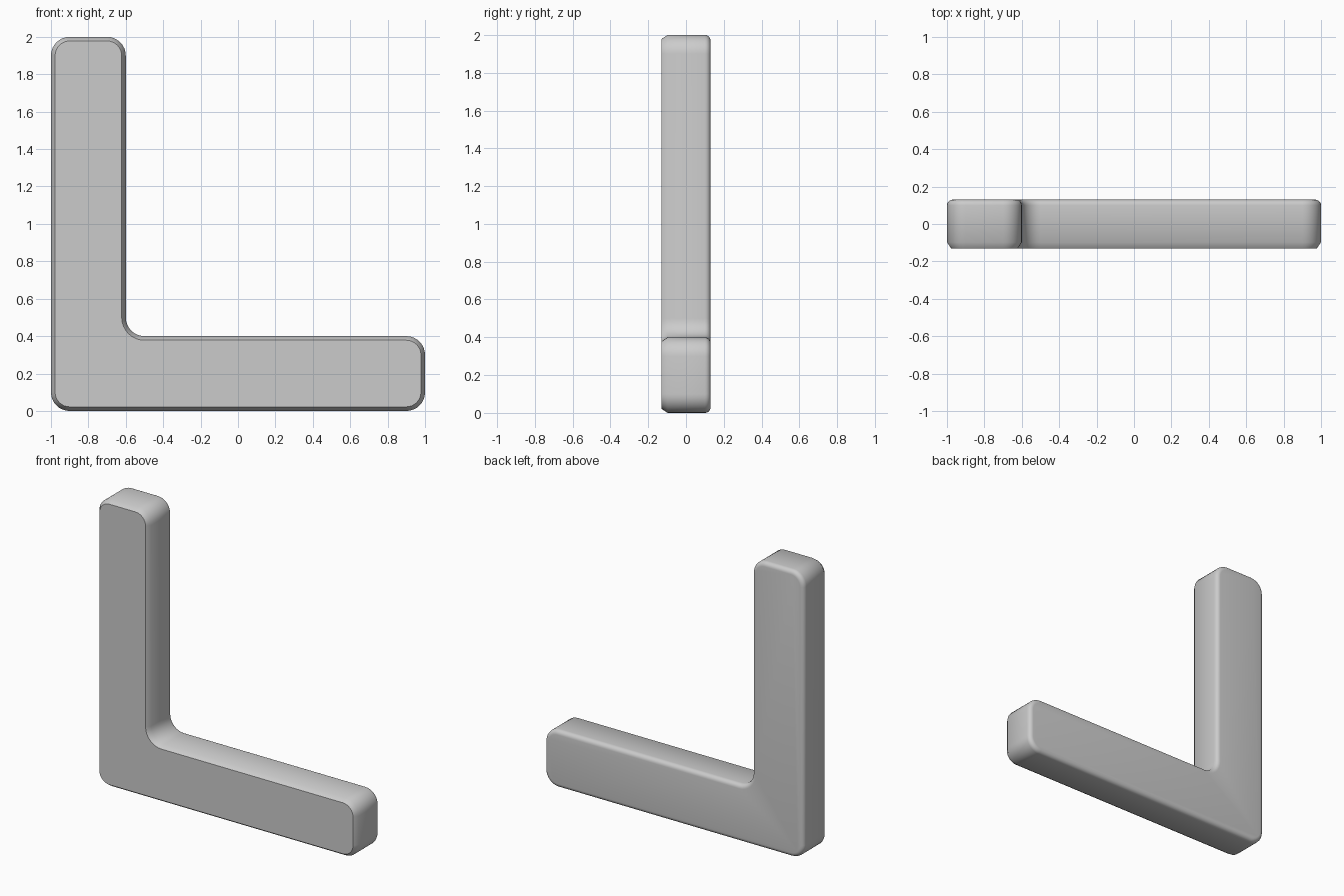
import bpy, bmesh
from math import pi, sin, cos, radians

if "Cube" in bpy.data.objects:
    bpy.data.objects.remove(bpy.data.objects["Cube"])

R, SEG, HALF = 0.10, 8, 0.13

# L outline corners: x, z, start angle of arc, turn (+1 convex, -1 concave)
CORNERS = [(-1, 0, 180, 1), (1, 0, 270, 1), (1, 0.4, 0, 1),
           (-0.6, 0.4, 270, -1), (-0.6, 2, 0, 1), (-1, 2, 90, 1)]


def outline(inset):
    """Rounded L outline, shrunk inward by inset."""
    pts = []
    for x, z, start, turn in CORNERS:
        mid = radians(start + 45 * turn)
        sx, sz = (1 if cos(mid) > 0 else -1), (1 if sin(mid) > 0 else -1)
        if turn > 0:
            cx, cz, r = x - sx * R, z - sz * R, R - inset
        else:
            cx, cz, r = x + R, z + R, R + inset
        for i in range(SEG + 1):
            a = radians(start) + turn * i / SEG * pi / 2
            pts.append((cx + r * cos(a), cz + r * sin(a)))
    return pts


# Layers front to back: flat chamfer in front, round fillet behind
layers = [(-HALF, 0.022), (-HALF + 0.032, 0)]
F = 0.03
for i in range(6):
    a = i / 5 * pi / 2
    layers.append((HALF - F + F * sin(a), F - F * cos(a)))

bm = bmesh.new()
rings = [[bm.verts.new((x, y, z)) for x, z in outline(d)] for y, d in layers]
for a, b in zip(rings, rings[1:]):
    n = len(a)
    for i in range(n):
        j = (i + 1) % n
        bm.faces.new((a[i], a[j], b[j], b[i]))
bm.faces.new(rings[0])
bm.faces.new(rings[-1][::-1])
bmesh.ops.recalc_face_normals(bm, faces=bm.faces)

mesh = bpy.data.meshes.new("corner_bracket")
bm.to_mesh(mesh)
bm.free()
obj = bpy.data.objects.new("corner_bracket", mesh)
bpy.context.collection.objects.link(obj)

# Soft sides, crisp line around the front face
bpy.context.view_layer.objects.active = obj
obj.select_set(True)
bpy.ops.object.shade_smooth_by_angle(angle=radians(40))
